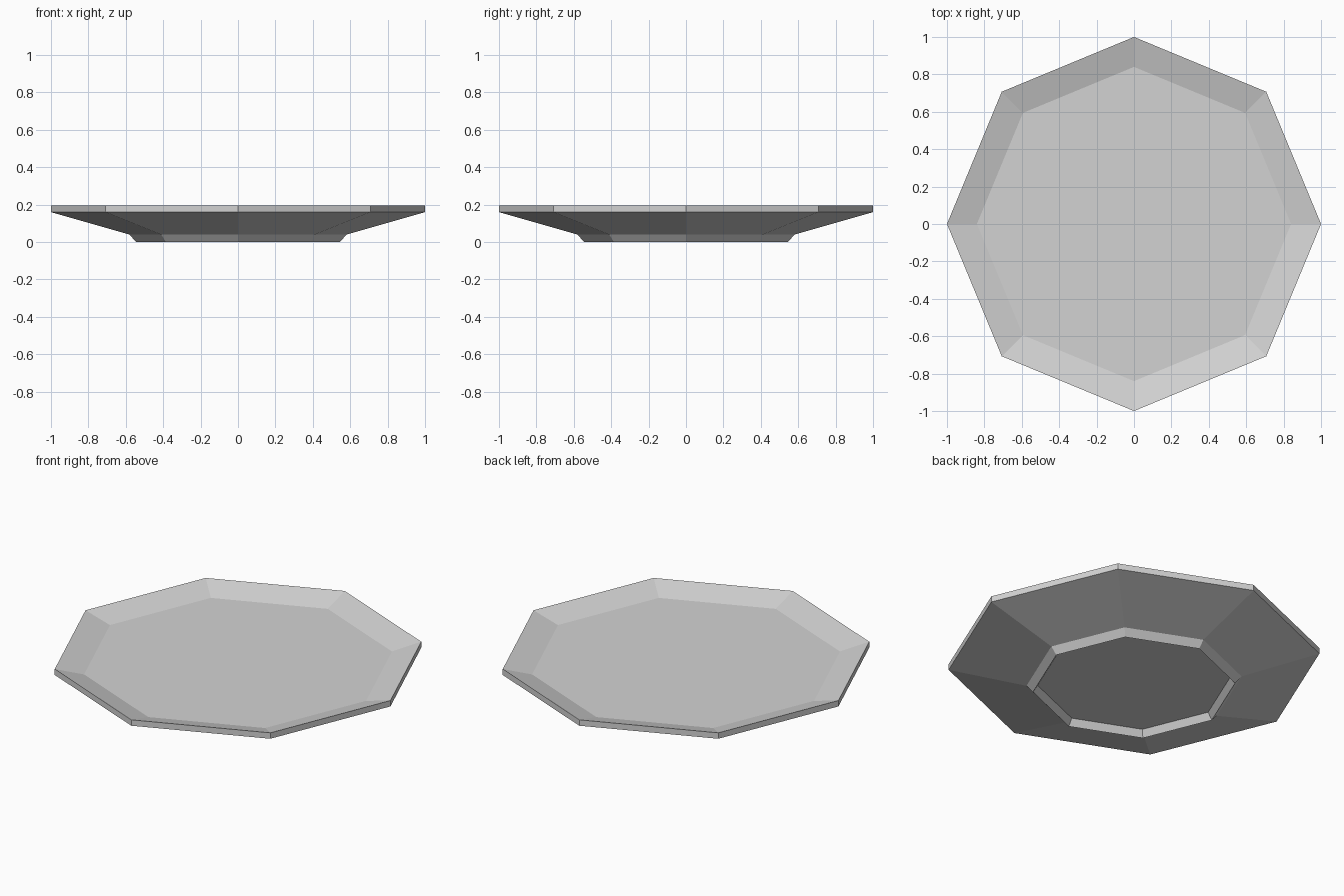
import bpy
import bmesh
import math

cube = bpy.data.objects.get("Cube")
if cube:
    bpy.data.objects.remove(cube, do_unlink=True)

SIDES = 8

# One plain glaze colour
glaze = bpy.data.materials.new("pale grey glaze")
glaze.use_nodes = True
colour = (0.65, 0.65, 0.65, 1)
glaze.diffuse_color = colour
shader = next(n for n in glaze.node_tree.nodes if n.type == "BSDF_PRINCIPLED")
shader.inputs["Base Color"].default_value = colour

# Profile as (radius, height): recessed base, foot, underside, rim, eating surface
profile = [(0.52, 0.04), (0.545, 0.0), (0.58, 0.04),
           (1.0, 0.16), (1.0, 0.195), (0.84, 0.15)]


def add_ring(bm, radius, height):
    turn = math.tau / SIDES
    return [bm.verts.new((radius * math.cos(i * turn), radius * math.sin(i * turn), height))
            for i in range(SIDES)]


bm = bmesh.new()
rings = [add_ring(bm, r, z) for r, z in profile]

# Walls between neighbouring rings
for low, high in zip(rings, rings[1:]):
    for i in range(SIDES):
        j = (i + 1) % SIDES
        bm.faces.new((low[i], low[j], high[j], high[i]))

# Flat base and flat plate floor
bm.faces.new(rings[0][::-1])
bm.faces.new(rings[-1])
bmesh.ops.recalc_face_normals(bm, faces=bm.faces[:])

mesh = bpy.data.meshes.new("plate")
bm.to_mesh(mesh)
bm.free()
mesh.materials.append(glaze)
plate = bpy.data.objects.new("plate", mesh)
bpy.context.collection.objects.link(plate)
